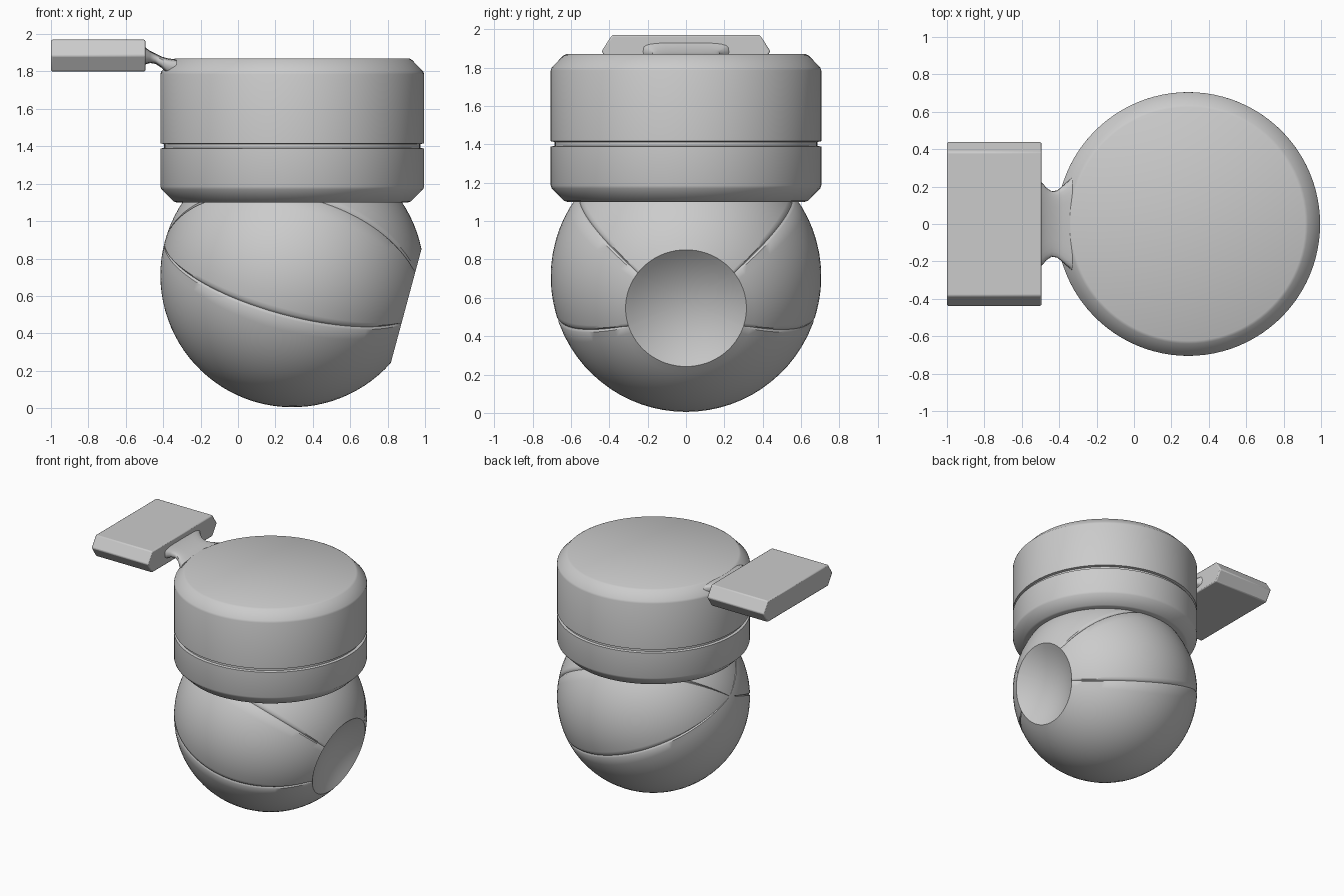
import bpy, bmesh, math
from mathutils import Vector, Matrix

if "Cube" in bpy.data.objects:
    bpy.data.objects.remove(bpy.data.objects["Cube"])

CX = 0.29      # common axis of ball and cap
R = 0.705

def finish(name, bm, angle=30):
    bmesh.ops.remove_doubles(bm, verts=bm.verts, dist=1e-5)
    bmesh.ops.recalc_face_normals(bm, faces=bm.faces)
    me = bpy.data.meshes.new(name)
    bm.to_mesh(me)
    bm.free()
    ob = bpy.data.objects.new(name, me)
    bpy.context.collection.objects.link(ob)
    bpy.ops.object.select_all(action='DESELECT')
    ob.select_set(True)
    bpy.context.view_layer.objects.active = ob
    bpy.ops.object.shade_smooth_by_angle(angle=math.radians(angle))
    return ob

def skin(bm, rings, closed=True):
    """Bridge successive rings of points; closed caps both ends."""
    vr = [[bm.verts.new(p) for p in ring] for ring in rings]
    for a, b in zip(vr, vr[1:]):
        n = len(a)
        for i in range(n):
            bm.faces.new((a[i], a[(i + 1) % n], b[(i + 1) % n], b[i]))
    if closed:
        bm.faces.new(vr[0])
        bm.faces.new(vr[-1])

# ball: turned about the dish axis, with four fine seams along meridians
seams = [math.radians(a) for a in (-18, 37, 143, 198)]
half = 0.022
az = [2 * math.pi * i / 72 - math.pi / 2 for i in range(72)]
az = [a for a in az if all(abs(a - s) > half * 1.6 for s in seams)]
az += [s + k * half for s in seams for k in (-1, -0.45, 0, 0.45, 1)]
az.sort()

def seam_depth(a):
    d = min(abs(a - s) for s in seams) / half
    return 0.009 * max(0.0, 1 - d)

axis = Vector((0.965, 0, -0.26)).normalized()
side = Vector((0, 1, 0))
up = Vector((0.26, 0, 0.965)).normalized()
centre = Vector((CX, 0, 0.71))
rim = math.asin(0.315 / R)
profile = []
for i in range(10):                       # concave dish
    t = 0.002 + 0.998 * i / 9
    profile.append((0.315 * t, R * math.cos(rim) - 0.09 * (1 - t * t), False))
for i in range(1, 41):                    # outer ball surface
    th = rim + (math.pi - 0.002 - rim) * i / 40
    profile.append((R * math.sin(th), R * math.cos(th), True))
rings = []
for r, h, grooved in profile:
    ring = []
    for a in az:
        p = axis * h + (side * math.cos(a) + up * math.sin(a)) * r
        if grooved:
            p *= 1 - seam_depth(a) / R
        ring.append(centre + p)
    rings.append(ring)
bm = bmesh.new()
skin(bm, rings)
finish("ball", bm, 40)

# round cap with chamfered rims and a narrow groove
cap = [(0.62, 1.10), (0.635, 1.105), (0.70, 1.17), (0.705, 1.185),
       (0.705, 1.388), (0.685, 1.392), (0.685, 1.412), (0.705, 1.416),
       (0.705, 1.785), (0.70, 1.80), (0.64, 1.862), (0.625, 1.87)]
N = 96
bm = bmesh.new()
skin(bm, [[(CX + r * math.cos(2 * math.pi * i / N), r * math.sin(2 * math.pi * i / N), z)
           for i in range(N)] for r, z in cap])
finish("cap", bm, 30)

# thumb tab: six-sided bar section
sec = [(-0.385, 1.80), (0.385, 1.80), (0.44, 1.885), (0.385, 1.97), (-0.385, 1.97), (-0.44, 1.885)]
bm = bmesh.new()
skin(bm, [[(x, y, z) for y, z in sec] for x in (-1.0, -0.495)])
tab = finish("thumb_tab", bm, 30)
bev = tab.modifiers.new("soft_edges", 'BEVEL')
bev.width = 0.008
bev.segments = 2

# neck joining tab and cap: flared strip with rounded section
stations = [(-0.51, 0.235, 1.83, 1.94), (-0.49, 0.22, 1.84, 1.925), (-0.47, 0.195, 1.845, 1.91),
            (-0.44, 0.175, 1.84, 1.895), (-0.41, 0.18, 1.82, 1.88), (-0.38, 0.205, 1.79, 1.871),
            (-0.33, 0.25, 1.77, 1.864)]
def neck_ring(x, w, lo, hi):
    c, h = (lo + hi) / 2, (hi - lo) / 2
    pts = []
    for i in range(24):
        a = 2 * math.pi * i / 24
        s, k = math.sin(a), math.cos(a)
        pts.append((x, w * math.copysign(abs(k) ** 0.5, k), c + h * math.copysign(abs(s) ** 0.5, s)))
    return pts
bm = bmesh.new()
skin(bm, [neck_ring(*s) for s in stations])
finish("neck", bm, 50)
